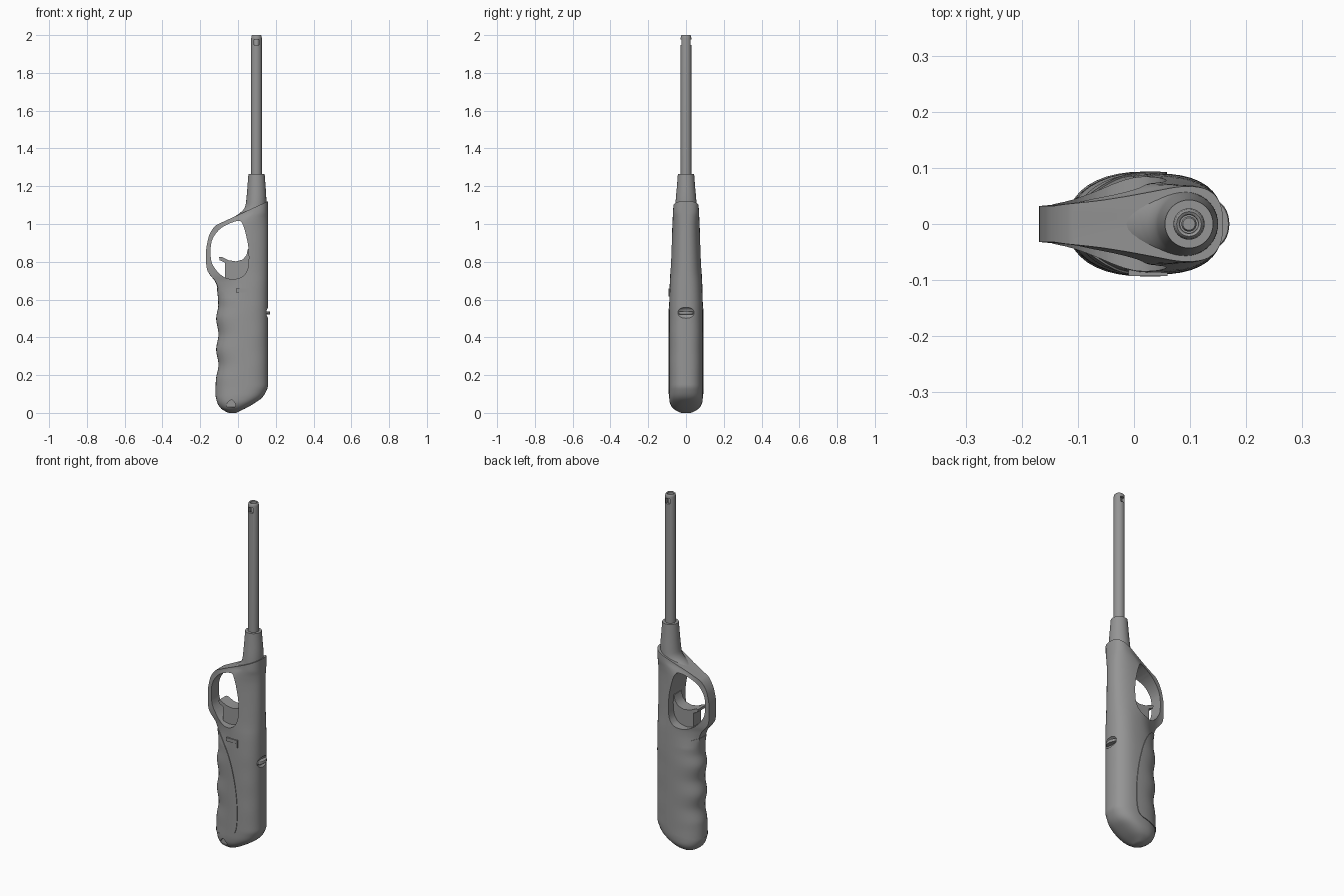
import bpy, bmesh, math
from mathutils import Vector

if "Cube" in bpy.data.objects:
    bpy.data.objects.remove(bpy.data.objects["Cube"])


def curve(keys, z):
    """Smooth interpolation through (z, value) keys."""
    n = len(keys)
    if z <= keys[0][0]:
        return keys[0][1]
    if z >= keys[-1][0]:
        return keys[-1][1]
    i = max(k for k in range(n - 1) if keys[k][0] <= z)
    d = [(keys[k + 1][1] - keys[k][1]) / (keys[k + 1][0] - keys[k][0]) for k in range(n - 1)]

    def slope(k):
        if k == 0 or k == n - 1:
            return d[min(k, n - 2)]
        return 0 if d[k - 1] * d[k] <= 0 else 2 * d[k - 1] * d[k] / (d[k - 1] + d[k])
    h = keys[i + 1][0] - keys[i][0]
    t = (z - keys[i][0]) / h
    return ((2*t**3 - 3*t*t + 1) * keys[i][1] + (t**3 - 2*t*t + t) * h * slope(i)
            + (3*t*t - 2*t**3) * keys[i + 1][1] + (t**3 - t*t) * h * slope(i + 1))


def finish(bm, name):
    bmesh.ops.recalc_face_normals(bm, faces=bm.faces)
    me = bpy.data.meshes.new(name)
    bm.to_mesh(me)
    bm.free()
    ob = bpy.data.objects.new(name, me)
    bpy.context.collection.objects.link(ob)
    return ob


def loft(rings):
    bm = bmesh.new()
    vs = [[bm.verts.new(p) for p in r] for r in rings]
    n = len(vs[0])
    for a, b in zip(vs, vs[1:]):
        for i in range(n):
            bm.faces.new((a[i], a[(i + 1) % n], b[(i + 1) % n], b[i]))
    bm.faces.new(vs[0])
    bm.faces.new(vs[-1])
    return bm


def prism(name, pts, y0, y1, steps=1):
    """Closed x-z outline, optionally rounded, extruded along y."""
    n, out = len(pts), []
    for i in range(n):
        p = [Vector(pts[(i + k) % n]) for k in (-1, 0, 1, 2)]
        for s in range(steps):
            t = s / steps
            out.append(0.5 * (2*p[1] + (p[2] - p[0]) * t + (2*p[0] - 5*p[1] + 4*p[2] - p[3]) * t*t
                              + (3*p[1] - p[0] - 3*p[2] + p[3]) * t**3))
    return finish(loft([[(q.x, y, q.y) for q in out] for y in (y0, y1)]), name)


def box(name, c, s, bevel=0.0):
    bm = bmesh.new()
    bmesh.ops.create_cube(bm, size=1)
    for v in bm.verts:
        v.co = Vector([c[i] + v.co[i] * s[i] for i in range(3)])
    if bevel:
        bmesh.ops.bevel(bm, geom=bm.edges[:], offset=bevel, segments=3, affect='EDGES', profile=0.5)
    return finish(bm, name)


def ball(name, c, s):
    bm = bmesh.new()
    bmesh.ops.create_uvsphere(bm, u_segments=24, v_segments=14, radius=1)
    for v in bm.verts:
        v.co = Vector([c[i] + v.co[i] * s[i] for i in range(3)])
    return finish(bm, name)


def boolean(ob, cutter, op='DIFFERENCE'):
    m = ob.modifiers.new("cut", 'BOOLEAN')
    m.object, m.operation, m.solver = cutter, op, 'EXACT'
    bpy.context.view_layer.objects.active = ob
    bpy.ops.object.modifier_apply(modifier=m.name)
    bpy.data.objects.remove(cutter)


# Body side outlines, half width, and guard half width, keyed by height
LEFT = [(0, -.05), (.01, -.07), (.025, -.092), (.05, -.108), (.08, -.116), (.17, -.114), (.255, -.1),
        (.335, -.112), (.415, -.1), (.5, -.112), (.57, -.101), (.655, -.108), (.697, -.122), (.73, -.148),
        (.76, -.164), (.8, -.169), (.85, -.169), (.93, -.156), (.965, -.14), (.99, -.12), (1.01, -.09),
        (1.035, -.045), (1.06, .01), (1.1, .034), (1.15, .05)]
RIGHT = [(0, -.01), (.01, .01), (.025, .042), (.05, .085), (.08, .127), (.11, .147), (.145, .159), (1.15, .159)]
WIDTH = [(0, .025), (.008, .045), (.03, .074), (.06, .087), (.1, .09), (.5, .09), (.65, .087),
         (.85, .079), (1.0, .072), (1.15, .064)]
GUARD = [(.7, .032), (.95, .032), (1.0, .037), (1.035, .045), (1.06, .055), (1.1, .06)]


def body_ring(z, o=0.0):
    l, r, w = curve(LEFT, z) - o, curve(RIGHT, z), curve(WIDTH, z) + o
    e, g = curve(GUARD, z), curve([(.6, 0), (.75, 1)], z)
    cx, half, m = l + (r - l) * .53, [], 20
    for k in range(m + 1):
        a = math.pi * k / m
        n = .8 if k <= m // 2 else .9
        c, s = abs(math.cos(a)) ** n, max(math.sin(a), 0) ** n
        if k <= m // 2:
            p = Vector((cx + (r - cx) * c, w * s))
        else:
            p = Vector((cx - (cx - l) * c, w * s))
            q = 2 * k / m - 1
            f = min(q / .8, 1)
            y = e + (w - e) * (1 - f*f*(3 - 2*f)) if q <= .8 else e * (1 - q) / .2
            p = p.lerp(Vector((cx - (cx - l) * f, y)), g)
        if k in (0, m):
            p.y = 0
        half.append(p)
    return [(p.x, p.y, z) for p in half] + [(p.x, -p.y, z) for p in half[-2:0:-1]]


# Body shell with slanted top
heights = [0, .004, .009, .015, .022] + [.03 + .01 * i for i in range(113)]
bm = loft([body_ring(z) for z in heights])
res = bmesh.ops.bisect_plane(bm, geom=bm.verts[:] + bm.edges[:] + bm.faces[:], plane_co=(.157, 0, 1.12),
                             plane_no=(-.46, 0, 1), clear_outer=True)
bmesh.ops.holes_fill(bm, edges=[g for g in res['geom_cut'] if isinstance(g, bmesh.types.BMEdge)], sides=0)
body = finish(bm, "body")

# Trigger opening, flame slider recess and filler notch
boolean(body, prism("opening_cutter", [(-.135, .92), (-.087, .98), (-.005, 1.016), (.024, 1.0), (.045, .93),
        (.056, .86), (.053, .77), (.024, .722), (-.035, .708), (-.09, .73), (-.135, .786), (-.145, .85)],
        -.2, .2, 5))
boolean(body, ball("recess_cutter", (.164, 0, .53), (.022, .056, .03)))
boolean(body, prism("notch_cutter", [(-.062, .035), (-.05, .06), (-.035, .068), (-.022, .06), (-.012, .035),
        (-.035, .03)], -.12, -.065, 3))

# Rubber grip panel, slightly proud of the body
panel = finish(loft([body_ring(.05 + .01 * i, .0035) for i in range(65)]), "grip_panel")
boolean(panel, prism("panel_cutter", [(-.2, .67), (-.11, .66), (-.05, .63), (0, .56), (.035, .45), (.055, .32),
        (.058, .2), (.04, .12), (-.02, .098), (-.11, .086), (-.2, .086), (-.22, .4)], -.2, .2, 6), 'INTERSECT')

# Neck, flared towards the guard
NL = [(1.03, -.03), (1.055, .005), (1.075, .028), (1.1, .04), (1.15, .046), (1.2, .05), (1.265, .055)]
NR = [(1.03, .15), (1.12, .15), (1.265, .141)]
NW = [(1.03, .06), (1.12, .055), (1.2, .048), (1.265, .043)]
rings = []
for i in range(25):
    z = 1.03 + .235 * i / 24
    l, r, w = curve(NL, z), curve(NR, z), curve(NW, z)
    rings.append([((l + r) / 2 + (r - l) / 2 * math.cos(a), w * math.sin(a), z)
                  for a in (math.tau * k / 40 for k in range(40))])
bm = loft(rings)
top = [e for e in bm.edges if all(v.co.z > 1.2649 for v in e.verts)]
bmesh.ops.bevel(bm, geom=top, offset=.004, segments=2, affect='EDGES', profile=.5)
neck = finish(bm, "neck")

# Hollow-tipped rod with side windows over a gas nozzle
def turned(name, profile):
    return finish(loft([[(.098 + r * math.cos(a), r * math.sin(a), z)
                         for a in (math.tau * k / 32 for k in range(32))] for r, z in profile]), name)


rod = turned("rod", [(.028, 1.2), (.028, 1.985), (.026, 1.996), (.022, 2.0), (.017, 1.997), (.016, 1.93)])
boolean(rod, box("window_cutter", (.098, 0, 1.962), (.026, .1, .03)))
nozzle = turned("nozzle", [(.0135, 1.92), (.0135, 1.982), (.011, 1.986)])

# Trigger with hooked lip
trigger = prism("trigger", [(-.1, .825), (-.097, .808), (-.07, .796), (-.07, .72), (-.06, .7), (.06, .7),
        (.07, .87), (.052, .868), (.045, .835), (.025, .812), (-.01, .802), (-.05, .808), (-.085, .825)],
        -.034, .034)

# Rounded flame slider and safety catch
slider = finish(loft([[(.14 + r * .03 * math.cos(a), r * .043 * math.sin(a), .53 + h)
                       for a in (math.tau * k / 32 for k in range(32))]
                      for r, h in ((.94, -.008), (1, -.005), (1, .005), (.94, .008))]), "flame_slider")
catch = prism("safety_catch", [(-.01, .658), (.06, .658), (.06, .615), (.05, .615), (.05, .638), (-.01, .638)],
              -.093, -.075)

for ob in (body, panel, neck, rod, nozzle, trigger, slider, catch):
    bpy.ops.object.select_all(action='DESELECT')
    ob.select_set(True)
    bpy.context.view_layer.objects.active = ob
    bpy.ops.object.shade_smooth_by_angle(angle=math.radians(35))

# Dark grey plastic
mat = bpy.data.materials.new("dark_grey")
mat.diffuse_color = (.3, .3, .3, 1)
mat.use_nodes = True
mat.node_tree.nodes["Principled BSDF"].inputs["Base Color"].default_value = mat.diffuse_color
for ob in (body, panel, neck, rod, nozzle, trigger, slider, catch):
    ob.data.materials.clear()
    ob.data.materials.append(mat)
